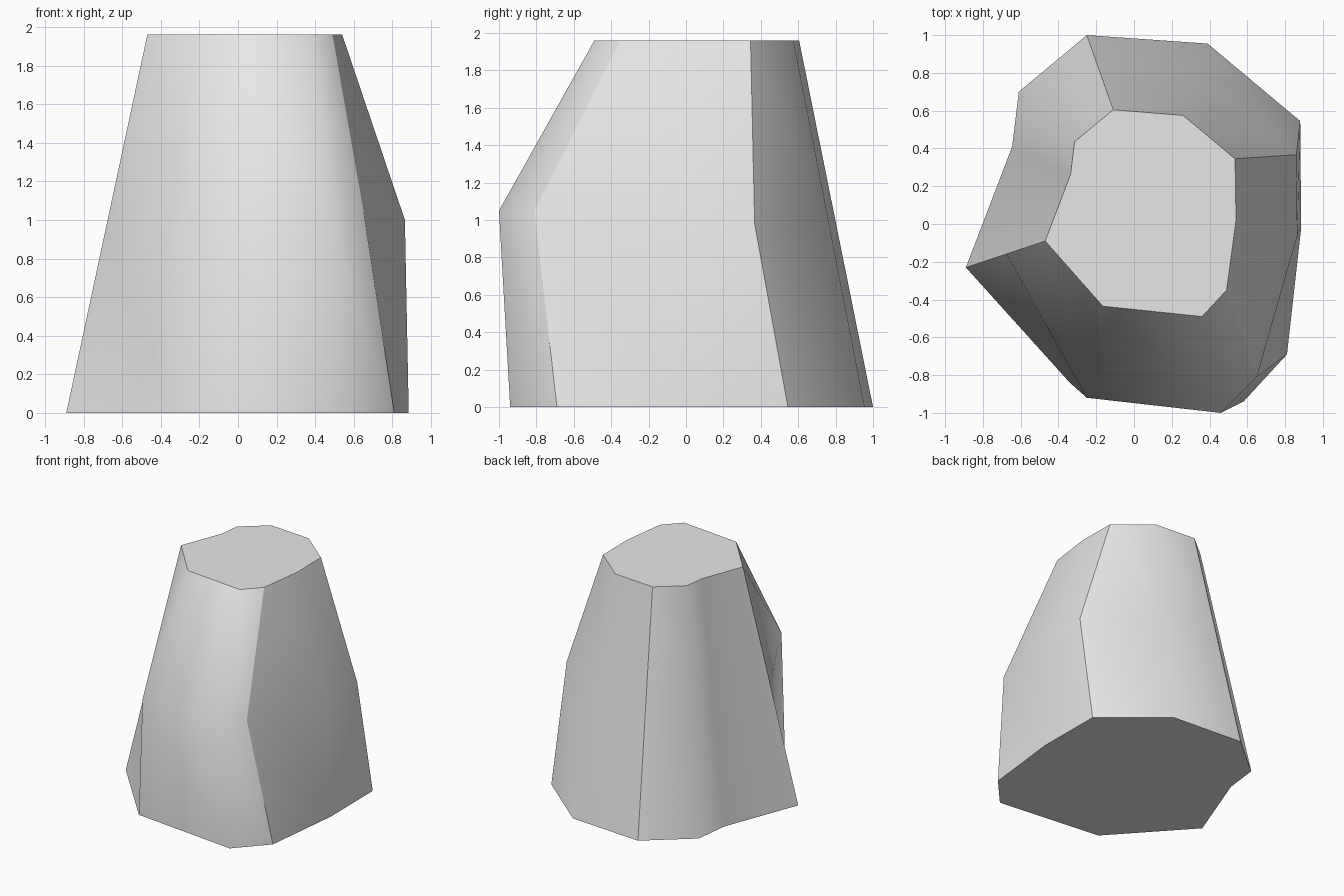
import bpy, bmesh
from mathutils import Vector

cube = bpy.data.objects.get("Cube")
if cube:
    bpy.data.objects.remove(cube)

HEIGHT = 1.96

# Matching outlines of the top and the base, counter-clockwise
top = [(.535, .345), (.26, .575), (-.11, .605), (-.315, .435), (-.335, .265),
       (-.47, -.09), (-.165, -.435), (.36, -.49), (.49, -.35), (.54, .02)]
base = [(.88, .545), (.39, .955), (-.25, 1), (-.61, .70), (-.645, .41),
        (-.89, -.23), (-.34, -.84), (.58, -.94), (.81, -.69), (.885, -.02)]
# Corners that bulge at mid height; the others run straight
bulges = {0: (.86, .367, .98), 6: (-.25, -.92, 1.03), 7: (.46, -1, 1.05),
          8: (.65, -.81, 1.05), 9: (.865, -.06, 1)}
hard_corners = {0, 2, 5, 8}

# Stone body: three rings joined by triangles
bm = bmesh.new()
count = len(top)
high = [bm.verts.new((x, y, HEIGHT)) for x, y in top]
low = [bm.verts.new((x, y, 0)) for x, y in base]
mid = [bm.verts.new(bulges.get(i, Vector(h.co).lerp(l.co, .49)))
       for i, (h, l) in enumerate(zip(high, low))]

for upper, lower in ((high, mid), (mid, low)):
    for i in range(count):
        j = (i + 1) % count
        bm.faces.new((upper[i], lower[i], lower[j]))
        bm.faces.new((upper[i], lower[j], upper[j]))
bm.faces.new(high)
bm.faces.new(low[::-1])

# Smooth sides with hard corners and rims
for face in bm.faces:
    face.smooth = len(face.verts) == 3
for ring in (high, low):
    for i in range(count):
        bm.edges.get((ring[i], ring[(i + 1) % count])).smooth = False
for i in hard_corners:
    bm.edges.get((high[i], mid[i])).smooth = False
    bm.edges.get((mid[i], low[i])).smooth = False

mesh = bpy.data.meshes.new("stone_body")
bm.to_mesh(mesh)
bm.free()
stone = bpy.data.objects.new("stone_body", mesh)
bpy.context.collection.objects.link(stone)

# Pale grey stone
grey = bpy.data.materials.new("pale_grey")
grey.use_nodes = True
colour = (.8, .8, .8, 1)
grey.diffuse_color = colour
grey.node_tree.nodes["Principled BSDF"].inputs["Base Color"].default_value = colour
mesh.materials.append(grey)
